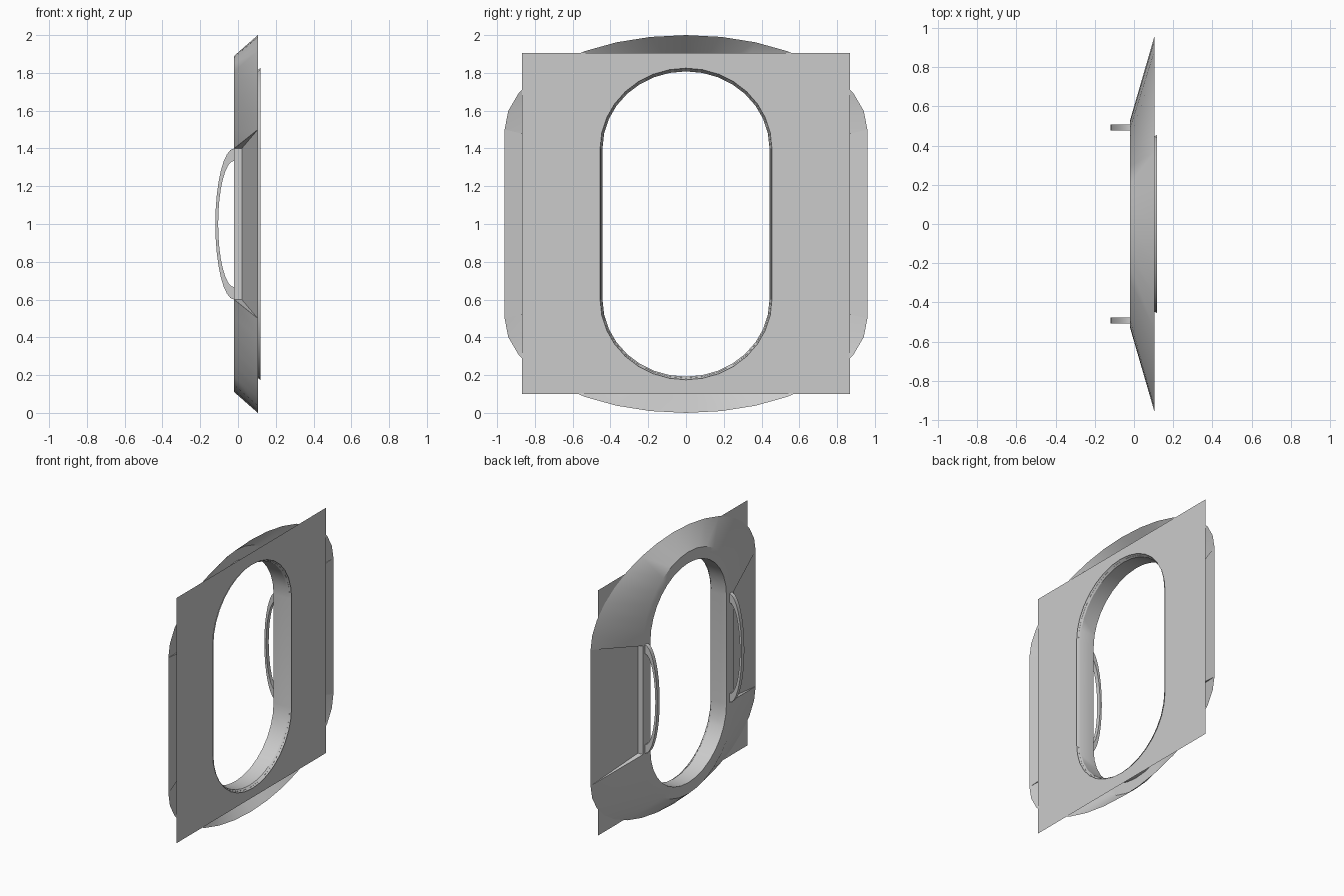
import bpy, bmesh, math

if "Cube" in bpy.data.objects:
    bpy.data.objects.remove(bpy.data.objects["Cube"])

SEG = 16  # segments per half-ellipse


def finish(bm, name):
    bmesh.ops.remove_doubles(bm, verts=bm.verts, dist=1e-5)
    bmesh.ops.recalc_face_normals(bm, faces=bm.faces)
    mesh = bpy.data.meshes.new(name)
    bm.to_mesh(mesh)
    bm.free()
    ob = bpy.data.objects.new(name, mesh)
    bpy.context.collection.objects.link(ob)
    bpy.ops.object.select_all(action='DESELECT')
    ob.select_set(True)
    bpy.context.view_layer.objects.active = ob
    bpy.ops.object.shade_smooth_by_angle(angle=math.radians(30))
    return ob


def oval(bm, x, ry, rz, straight):
    """Closed loop: two half-ellipses joined by straight sides, centred on z = 1."""
    verts = []
    for half, side in ((0, 1), (math.pi, -1)):
        for i in range(SEG + 1):
            a = half + math.pi * i / SEG
            verts.append(bm.verts.new((x, ry * math.cos(a),
                                       1 + side * straight + rz * math.sin(a))))
    return verts


def bridge(bm, a, b, skip_sides=False):
    n = len(a)
    for i in range(n):
        if skip_sides and i in (SEG, n - 1):
            continue
        j = (i + 1) % n
        bm.faces.new((a[i], a[j], b[j], b[i]))


# Frame: lip, opening wall, flat rim and sloping flange
bm = bmesh.new()
lip = oval(bm, 0.118, 0.455, 0.425, 0.4)
throat = oval(bm, 0.095, 0.442, 0.408, 0.4)
rim_in = oval(bm, -0.02, 0.442, 0.408, 0.4)
rim_out = oval(bm, -0.02, 0.53, 0.49, 0.4)
flange = oval(bm, 0.105, 0.96, 0.5, 0.5)
bridge(bm, lip, throat)
bridge(bm, throat, rim_in)
bridge(bm, rim_in, rim_out)
bridge(bm, rim_out, flange, skip_sides=True)

# Recessed side panels with a step wall and triangular ends
for s in (1, -1):
    def v(x, y, z):
        return bm.verts.new((x, s * y, z))
    top, bot = v(-0.02, 0.53, 1.4), v(-0.02, 0.53, 0.6)
    ptop, pbot = v(0.02, 0.53, 1.4), v(0.02, 0.53, 0.6)
    otop, obot = v(0.105, 0.96, 1.5), v(0.105, 0.96, 0.5)
    bm.faces.new((top, bot, pbot, ptop))
    bm.faces.new((ptop, pbot, obot, otop))
    bm.faces.new((top, ptop, otop))
    bm.faces.new((bot, obot, pbot))
finish(bm, "hatch_frame")

# Flat wall plate with the oval opening
bm = bmesh.new()
hole = oval(bm, 0.107, 0.448, 0.416, 0.4)
rect = [bm.verts.new((0.107, y, z)) for y, z in
        ((0.868, 0.1), (0.868, 1.905), (-0.868, 1.905), (-0.868, 0.1))]
edges = [bm.edges.new((lp[i - 1], lp[i])) for lp in (hole, rect) for i in range(len(lp))]
bmesh.ops.triangle_fill(bm, edges=edges, use_beauty=True, normal=(1, 0, 0))
finish(bm, "wall_plate")

# Bowed grab handles on both sides of the rim
for s, side in ((1, "left"), (-1, "right")):
    bm = bmesh.new()
    rings = []
    for i in range(SEG + 1):
        a = math.pi * i / SEG
        ring = []
        for rx, rz, y in ((0.1, 0.4, 0.477), (0.1, 0.4, 0.507),
                          (0.085, 0.335, 0.507), (0.085, 0.335, 0.477)):
            ring.append(bm.verts.new((-0.02 - rx * math.sin(a), s * y,
                                      1 + rz * math.cos(a))))
        rings.append(ring)
    for a, b in zip(rings, rings[1:]):
        bridge(bm, a, b)
    bm.faces.new(rings[0])
    bm.faces.new(rings[-1][::-1])
    finish(bm, "grab_handle_" + side)
